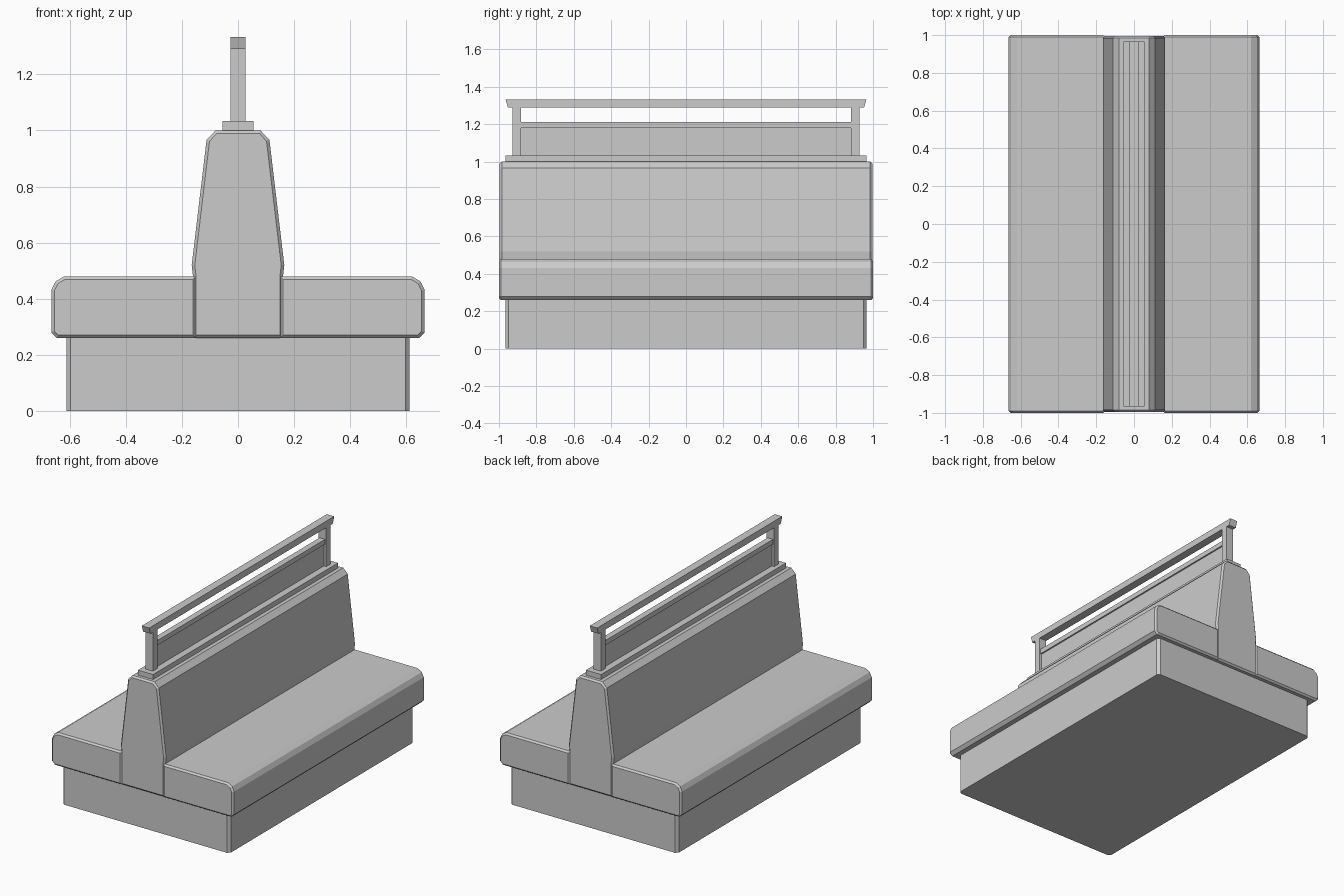
import bpy, bmesh
from mathutils import Vector

if "Cube" in bpy.data.objects:
    bpy.data.objects.remove(bpy.data.objects["Cube"])


def finish(name, bm):
    bmesh.ops.recalc_face_normals(bm, faces=bm.faces)
    me = bpy.data.meshes.new(name)
    bm.to_mesh(me)
    bm.free()
    ob = bpy.data.objects.new(name, me)
    bpy.context.collection.objects.link(ob)
    return ob


def inset(pts, d):
    """Mitred inward offset of a counter-clockwise outline."""
    out = []
    for i, p in enumerate(pts):
        p = Vector(p)
        a = (p - Vector(pts[i - 1])).normalized()
        b = (Vector(pts[(i + 1) % len(pts)]) - p).normalized()
        n1, n2 = Vector((-a.y, a.x)), Vector((-b.y, b.x))
        out.append(p + (n1 + n2) * (d / (1 + n1.dot(n2))))
    return out


def prism(name, pts, half_y, edge):
    """x-z outline run along y, with chamfered end caps."""
    bm = bmesh.new()
    small = inset(pts, edge)
    rings = []
    for y, outline in ((-half_y, small), (-half_y + edge, pts),
                       (half_y - edge, pts), (half_y, small)):
        rings.append([bm.verts.new((p[0], y, p[1])) for p in outline])
    n = len(pts)
    for r, s in zip(rings, rings[1:]):
        for i in range(n):
            j = (i + 1) % n
            bm.faces.new((r[i], r[j], s[j], s[i]))
    bm.faces.new(rings[0])
    bm.faces.new(rings[-1])
    return finish(name, bm)


def box(name, x, y0, y1, z0, z1, edge=0, flare=0):
    """Box of half width x; edge chamfers uprights, flare lengthens the top."""
    bm = bmesh.new()
    bmesh.ops.create_cube(bm, size=1)
    for v in bm.verts:
        top = v.co.z > 0
        f = flare if top else 0
        v.co = (x if v.co.x > 0 else -x,
                y1 + f if v.co.y > 0 else y0 - f,
                z1 if top else z0)
    if edge:
        up = [e for e in bm.edges
              if abs(e.verts[0].co.z - e.verts[1].co.z) > 0.01]
        bmesh.ops.bevel(bm, geom=up, offset=edge, segments=1,
                        affect='EDGES', profile=0.5)
    return finish(name, bm)


# plinth
box("plinth", 0.612, -0.965, 0.965, 0, 0.265, edge=0.016)

# two seat cushions, mirrored about the backrest
seat = [(0.15, 0.26), (0.645, 0.26), (0.665, 0.28), (0.665, 0.432),
        (0.65, 0.462), (0.62, 0.48), (0.15, 0.48)]
prism("seat_right", seat, 1.0, 0.011)
prism("seat_left", [(-x, z) for x, z in reversed(seat)], 1.0, 0.011)

# tapered double backrest
half = [(0.16, 0.26), (0.16, 0.475), (0.165, 0.52), (0.112, 0.967), (0.08, 1.0)]
prism("backrest", half + [(-x, z) for x, z in reversed(half)], 0.996, 0.011)

# railing on top of the backrest
box("rail_base", 0.055, -0.965, 0.965, 0.995, 1.033)
for side, y in (("front", -0.904), ("back", 0.904)):
    box("post_" + side, 0.027, y - 0.023, y + 0.023, 1.03, 1.292)
box("top_rail", 0.027, -0.952, 0.952, 1.29, 1.333, flare=0.013)
box("divider_panel", 0.01, -0.882, 0.882, 1.03, 1.185)
box("divider_cap", 0.02, -0.882, 0.882, 1.18, 1.212)
